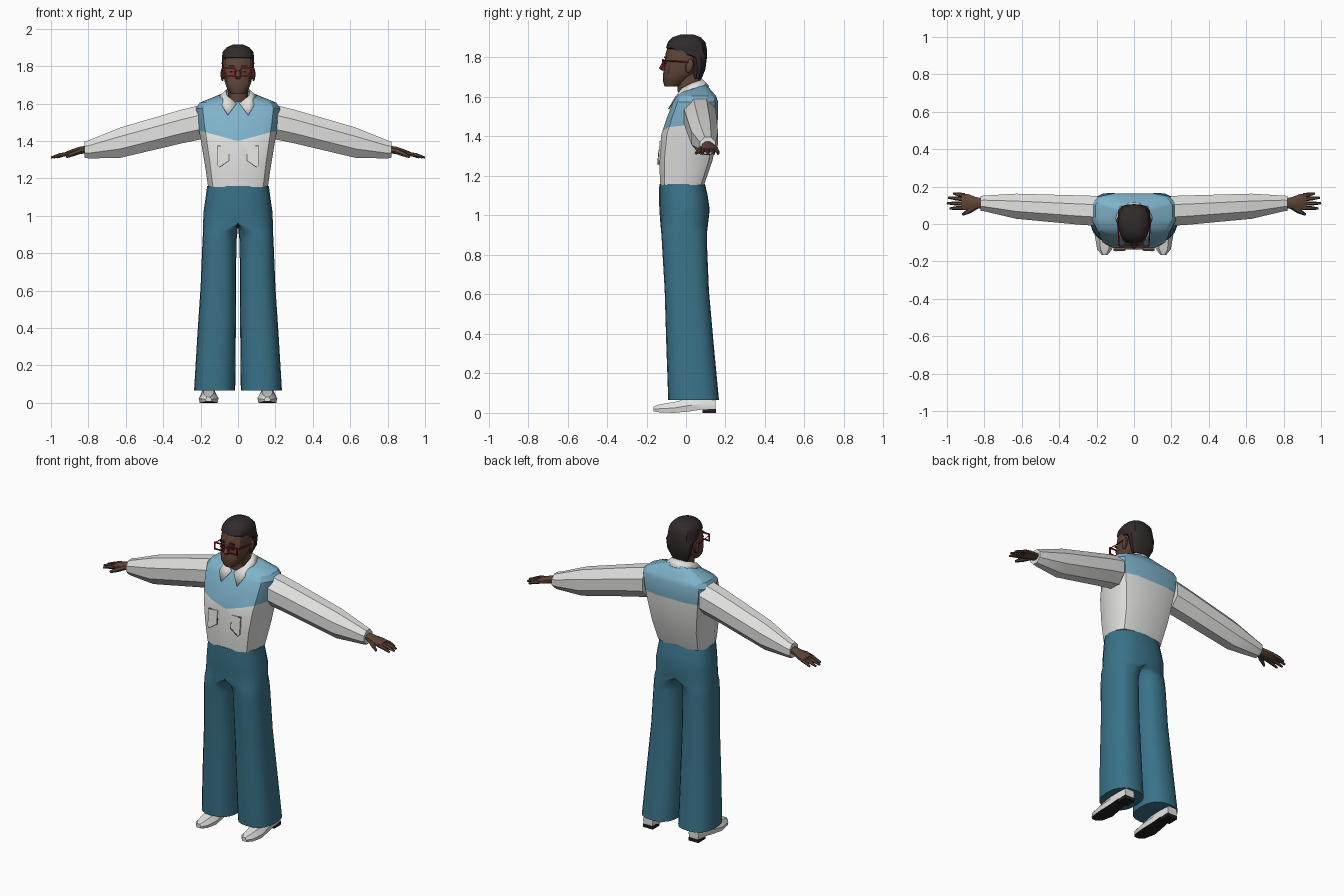
import bpy, bmesh, math
from mathutils import Vector as V

if "Cube" in bpy.data.objects:
    bpy.data.objects.remove(bpy.data.objects["Cube"])


def material(name, rgb):
    m = bpy.data.materials.new(name)
    m.diffuse_color = (*rgb, 1)
    m.use_nodes = True
    m.node_tree.nodes["Principled BSDF"].inputs["Base Color"].default_value = m.diffuse_color
    return m


WHITE = material("off white", (0.76, 0.76, 0.75))
SKY = material("light blue", (0.21, 0.45, 0.59))
TEAL = material("trouser blue", (0.042, 0.17, 0.25))
SKIN = material("brown skin", (0.115, 0.06, 0.038))
HAIR = material("dark hair", (0.032, 0.023, 0.024))
RED = material("dark red", (0.30, 0.008, 0.03))
BLACK = material("black sole", (0.016, 0.015, 0.016))
GREY = material("grey seam", (0.16, 0.16, 0.17))


def finish(name, bm, mats, mirror=True, angle=32):
    bmesh.ops.remove_doubles(bm, verts=bm.verts, dist=1e-5)
    bmesh.ops.recalc_face_normals(bm, faces=bm.faces)
    me = bpy.data.meshes.new(name)
    bm.to_mesh(me)
    bm.free()
    ob = bpy.data.objects.new(name, me)
    bpy.context.collection.objects.link(ob)
    for m in mats:
        me.materials.append(m)
    bpy.ops.object.select_all(action='DESELECT')
    ob.select_set(True)
    bpy.context.view_layer.objects.active = ob
    bpy.ops.object.shade_smooth_by_angle(angle=math.radians(angle))
    if mirror:
        ob.modifiers.new("mirror", 'MIRROR')
    return ob


def loft(bm, rings, closed=True, caps=True):
    rows = [[bm.verts.new(p) for p in r] for r in rings]
    n = len(rows[0])
    for a, b in zip(rows, rows[1:]):
        for i in range(n if closed else n - 1):
            j = (i + 1) % n
            bm.faces.new((a[i], a[j], b[j], b[i]))
    if caps:
        bm.faces.new(rows[0])
        bm.faces.new(rows[-1])


def box(bm, x0, x1, y0, y1, z0, z1):
    loft(bm, [[(x0, y0, z), (x1, y0, z), (x1, y1, z), (x0, y1, z)] for z in (z0, z1)])


def tube(bm, stations, sides=6):
    # stations: (point, radius), circles set across the line of the tube
    d = (V(stations[-1][0]) - V(stations[0][0])).normalized()
    u = d.cross(V((0, 0, 1))).normalized()
    w = u.cross(d)
    ang = [2 * math.pi * i / sides for i in range(sides)]
    loft(bm, [[V(p) + r * (u * math.cos(a) + w * math.sin(a)) for a in ang] for p, r in stations])


def half_section(shape, z, w, y0, y1, tilt=0):
    return [(fx * w, y0 + t * (y1 - y0), z + tilt * t) for fx, t in shape]


def power(v, e):
    return math.copysign(abs(v) ** e, v)


# Trousers: flared leg rings joining into a half hip section
bm = bmesh.new()
rings = []
for z, cx, ri, ro, y0, y1 in [
        (0.065, .125, .11, .11, -.09, .167), (.35, .116, .104, .102, -.10, .14),
        (.62, .107, .097, .093, -.108, .116), (.86, .099, .09, .091, -.122, .106),
        (.92, .08, .078, .107, -.126, .107), (.96, 0, 0, .187, -.13, .112),
        (1.03, 0, 0, .183, -.135, .12), (1.10, 0, 0, .173, -.137, .11),
        (1.16, 0, 0, .165, -.135, .096)]:
    ring = []
    for i in range(20):
        a = 2 * math.pi * i / 20
        c, s = power(math.cos(a), .8), power(math.sin(a), .8)
        ring.append((cx + (ro if c > 0 else ri) * c, (y0 + y1) / 2 + s * (y1 - y0) / 2, z))
    rings.append(ring)
loft(bm, rings)
inner = [f for f in bm.faces if all(abs(v.co.x) < 1e-4 for v in f.verts)]
bmesh.ops.delete(bm, geom=inner, context='FACES')
finish("trousers", bm, [TEAL])

# Jacket body with a pointed chest yoke and a straight back yoke
bm = bmesh.new()
TORSO = [(0, 0), (.5, 0), (.84, .1), (1, .38), (1, .75), (.85, .93), (.5, 1), (0, 1)]
loft(bm, [half_section(TORSO, *r) for r in [
    (1.155, .16, -.130, .092), (1.28, .178, -.137, .135), (1.41, .20, -.125, .155),
    (1.50, .216, -.095, .162), (1.575, .225, -.065, .163), (1.605, .205, -.045, .152),
    (1.63, .075, -.02, .10, .035)]], closed=False)


def yoke_plane(front):
    return (V((0, 0, 1.40)), V((-.27, 0, 1)).normalized()) if front else (V((0, 0, 1.475)), V((0, 0, 1)))


for front in (True, False):
    fs = [f for f in bm.faces if (f.calc_center_median().y < 0) == front
          and abs(f.normal.z) < .95]
    geom = set(fs) | {e for f in fs for e in f.edges} | {v for f in fs for v in f.verts}
    co, no = yoke_plane(front)
    bmesh.ops.bisect_plane(bm, geom=list(geom), plane_co=co, plane_no=no)
for f in bm.faces:
    c = f.calc_center_median()
    co, no = yoke_plane(c.y < 0)
    f.material_index = int((c - co).dot(no) > 0)
finish("jacket_body", bm, [WHITE, SKY])

# Sleeves, eight-sided and drooping to the cuff
bm = bmesh.new()
ang = [math.pi * (i + .5) / 4 for i in range(8)]
k = 1 / math.cos(math.pi / 8)
loft(bm, [[(x, yc + k * hy * math.cos(a), zc + k * hz * math.sin(a)) for a in ang]
          for x, zc, hz, yc, hy in [(.195, 1.502, .092, .07, .08), (.30, 1.478, .09, .075, .078),
                                    (.63, 1.391, .081, .095, .067), (.80, 1.355, .048, .11, .042),
                                    (.82, 1.354, .043, .11, .04)]])
finish("sleeves", bm, [WHITE])

# Hands: tapered palm, four fingers and a thumb
bm = bmesh.new()
loft(bm, [[(x, yc + hy * math.cos(a) * k, zc + hz * math.sin(a) * k) for a in ang]
          for x, zc, hz, yc, hy in [(.80, 1.357, .02, .11, .025), (.845, 1.35, .02, .113, .031),
                                    (.89, 1.338, .017, .118, .043), (.922, 1.33, .012, .12, .042)]])
for y0, y1, tip in [(.153, .163, .967), (.132, .141, .993), (.109, .111, 1.0), (.087, .083, .985)]:
    tube(bm, [((.905, y0, 1.333), .0115), (((.905 + tip) / 2, (y0 + y1) / 2, 1.326), .011),
              ((tip, y1, 1.312), .006)])
tube(bm, [((.84, .095, 1.347), .014), ((.88, .07, 1.332), .014), ((.917, .05, 1.315), .007)])
finish("hands", bm, [SKIN])

# Neck and head
SKULL = [(0, 0), (.42, .03), (.8, .16), (1, .42), (.98, .68), (.75, .9), (.4, .98), (0, 1)]
bm = bmesh.new()
loft(bm, [half_section(SKULL, *r) for r in [(1.57, .054, -.04, .075), (1.73, .054, -.045, .075)]], closed=False)
finish("neck", bm, [SKIN])

bm = bmesh.new()
loft(bm, [half_section(SKULL, *r) for r in [
    (1.652, .034, -.108, -.04), (1.68, .058, -.117, .0), (1.715, .071, -.116, .045),
    (1.77, .08, -.110, .085), (1.82, .082, -.103, .095), (1.87, .075, -.088, .085),
    (1.895, .05, -.06, .06)]], closed=False)
finish("head", bm, [SKIN])

bm = bmesh.new()
loft(bm, [[(0, y, z), (w, y + .012, z), (w * 1.2, -.085, z), (0, -.085, z)] for z, w, y in
          [(1.79, .007, -.112), (1.745, .013, -.137), (1.733, .013, -.122)]], closed=False)
finish("nose", bm, [SKIN])

# Ears
bm = bmesh.new()
bmesh.ops.create_uvsphere(bm, u_segments=10, v_segments=6, radius=1)
for v in bm.verts:
    v.co = V((.083 + .011 * v.co.x, .018 + .02 * v.co.y + .006 * v.co.z, 1.757 + .036 * v.co.z))
finish("ears", bm, [SKIN])

# Short hair: nape first, then forward over the crown
bm = bmesh.new()
loft(bm, [half_section(SKULL, *r) for r in [
    (1.69, .056, .03, .078), (1.74, .078, .03, .098), (1.80, .086, .01, .106),
    (1.815, .087, -.05, .106), (1.848, .086, -.101, .105), (1.878, .081, -.092, .098),
    (1.902, .06, -.068, .075), (1.915, .028, -.03, .04)]], closed=False)
finish("hair", bm, [HAIR])

# Eyebrows and eyes
bm = bmesh.new()
box(bm, .017, .05, -.112, -.10, 1.798, 1.805)
box(bm, .024, .044, -.112, -.10, 1.766, 1.775)
finish("brows_and_eyes", bm, [HAIR])

# Glasses: two square rims, bridge and temple arms
bm = bmesh.new()
for z in (1.746, 1.786):
    box(bm, .014, .08, -.122, -.115, z, z + .007)
for x in (.014, .073):
    box(bm, x, x + .007, -.122, -.115, 1.753, 1.786)
box(bm, 0, .014, -.122, -.115, 1.772, 1.779)
tube(bm, [((.079, -.118, 1.784), .0035), ((.088, .015, 1.776), .0035)], 4)
finish("glasses", bm, [RED])

# Shirt collar: a folded strip ending in front points
bm = bmesh.new()
loft(bm, [[(0, .083, 1.69), (.05, .072, 1.685), (.066, .03, 1.672), (.06, -.022, 1.645), (.008, -.054, 1.602)],
          [(0, .118, 1.655), (.08, .10, 1.652), (.098, .03, 1.643), (.085, -.062, 1.59), (.055, -.09, 1.54)]],
     closed=False, caps=False)
ob = finish("collar", bm, [WHITE])
ob.modifiers.new("thickness", 'SOLIDIFY').thickness = .006

# Chest pockets with slanted seams laid on the jacket front


def plate(bm, outline, lift, thick):
    def front(z):
        return -.137 + (z - 1.28) * .0925 - lift
    loft(bm, [[(x, front(z) + d, z) for x, z in outline] for d in (0, thick)])


bm = bmesh.new()
plate(bm, [(.048, 1.375), (.048, 1.295), (.10, 1.26), (.11, 1.27), (.11, 1.375)], .005, .009)
finish("pockets", bm, [WHITE])
bm = bmesh.new()
plate(bm, [(.046, 1.33), (.046, 1.293), (.05, 1.296), (.05, 1.33)], .007, .009)
plate(bm, [(.046, 1.293), (.098, 1.258), (.10, 1.262), (.05, 1.297)], .007, .009)
plate(bm, [(.09, 1.376), (.09, 1.372), (.11, 1.372), (.11, 1.376)], .007, .009)
finish("pocket_seams", bm, [GREY])

# Shoes: pointed white uppers, black undersides and heel blocks
bm = bmesh.new()
loft(bm, [[(.157 + fx * w, y, zb + fz * (zt - zb)) for fx, fz in
           [(-.9, 0), (-1, .45), (-.55, 1), (.55, 1), (1, .45), (.9, 0)]]
          for y, w, zb, zt in [(-.165, .016, .008, .032), (-.135, .04, .003, .043), (-.06, .053, 0, .055),
                               (.02, .045, .008, .075), (.085, .04, .018, .085), (.15, .034, .018, .085)]])
bmesh.ops.recalc_face_normals(bm, faces=bm.faces)
for f in bm.faces:
    f.material_index = int(f.normal.z < -.8)
finish("shoes", bm, [WHITE, BLACK])
bm = bmesh.new()
box(bm, .123, .191, .083, .152, 0, .02)
finish("shoe_heels", bm, [BLACK])
